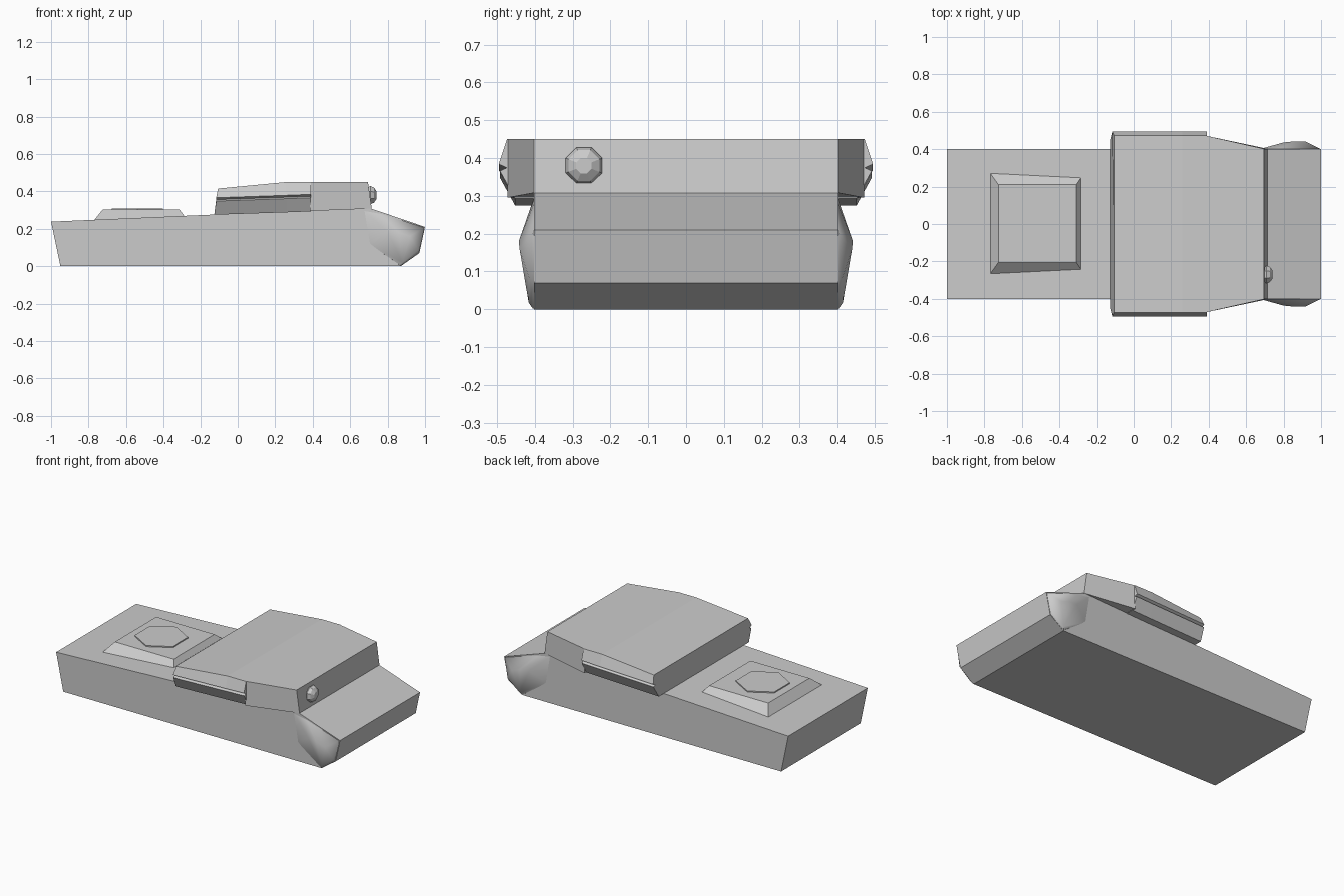
import bpy, bmesh
from math import sin, cos, pi, radians

if "Cube" in bpy.data.objects:
    bpy.data.objects.remove(bpy.data.objects["Cube"])


def finish(bm, name, smooth=None):
    bmesh.ops.recalc_face_normals(bm, faces=bm.faces)
    mesh = bpy.data.meshes.new(name)
    bm.to_mesh(mesh)
    bm.free()
    ob = bpy.data.objects.new(name, mesh)
    bpy.context.collection.objects.link(ob)
    if smooth:
        bpy.ops.object.select_all(action='DESELECT')
        ob.select_set(True)
        bpy.context.view_layer.objects.active = ob
        bpy.ops.object.shade_smooth_by_angle(angle=radians(smooth))
    return ob


def loft(name, rings):
    """Skin a list of equally long closed rings and cap both ends."""
    bm = bmesh.new()
    rows = [[bm.verts.new(p) for p in ring] for ring in rings]
    for a, b in zip(rows, rows[1:]):
        for i in range(len(a)):
            j = (i + 1) % len(a)
            bm.faces.new((a[i], a[j], b[j], b[i]))
    bm.faces.new(rows[0])
    bm.faces.new(rows[-1])
    return finish(bm, name)


def mirrored(half):
    """Close a right-hand half section (x, y, z) across y = 0."""
    return half + [(x, -y, z) for x, y, z in reversed(half)]


# Hull: side profile extruded across the width
profile = [(-1, .238), (-.95, 0), (.87, 0), (.97, .07), (1, .21), (.70, .312)]
loft("hull", [[(x, y, z) for x, z in profile] for y in (-.402, .402)])

# Rounded cheeks on both sides of the nose
cheek = [(.67, .30, .40), (.76, .285, .40), (.998, .209, .40), (.968, .072, .40),
         (.872, .002, .405), (.70, .12, .40), (.80, .185, .436),
         (.86, .18, .442), (.92, .16, .44), (.88, .018, .416), (.965, .085, .415)]
for side, label in ((-1, "left"), (1, "right")):
    bm = bmesh.new()
    for x, z, y in cheek:
        bm.verts.new((x, y * side, z))
        if y < .41:
            bm.verts.new((x - .005, .38 * side, z))
    res = bmesh.ops.convex_hull(bm, input=bm.verts)
    loose = [v for v in bm.verts if not v.link_faces]
    bmesh.ops.delete(bm, geom=loose, context='VERTS')
    finish(bm, "cheek_" + label, 45)


# Rear cabin: section with a slit along each side and an undercut skirt
def cabin_section(xt, xb, top, ridge, bottom):
    xm = (xt + xb) / 2
    return mirrored([(xt, .473, top), (xm, .495, ridge + .006),
                     (xm, .474, ridge - .004), (xm, .492, ridge - .012),
                     (xb, .452, bottom)])


loft("cabin_rear", [cabin_section(-.105, -.125, .415, .36, .275),
                    cabin_section(.26, .26, .45, .373, .288),
                    cabin_section(.39, .39, .45, .378, .293)])

# Front cabin: tapered block
loft("cabin_front", [mirrored([(.385, .472, .45), (.385, .472, .295)]),
                     mirrored([(.695, .402, .45), (.715, .402, .308)])])

# Raised deck plate behind the cabin, following the sloped deck
loft("deck_plate", [
    [(-.775, -.275, .24), (-.28, -.25, .262), (-.28, .255, .262), (-.775, .28, .24)],
    [(-.725, -.205, .302), (-.31, -.205, .302), (-.31, .21, .302), (-.725, .21, .302)]])


def ring(n, r, start):
    return [(r * cos(start + 2 * pi * i / n), r * sin(start + 2 * pi * i / n))
            for i in range(n)]


# Hexagonal hatch lid
loft("hatch", [[(x - .54, y, z) for x, y in ring(6, .156, pi / 6)]
               for z in (.295, .309)])

# Faceted lamp on the cabin front
loft("lamp", [[(x, y - .27, z + .38) for y, z in ring(8, r, pi / 8)]
              for x, r in ((.69, .042), (.708, .052), (.727, .044), (.741, .022))])
